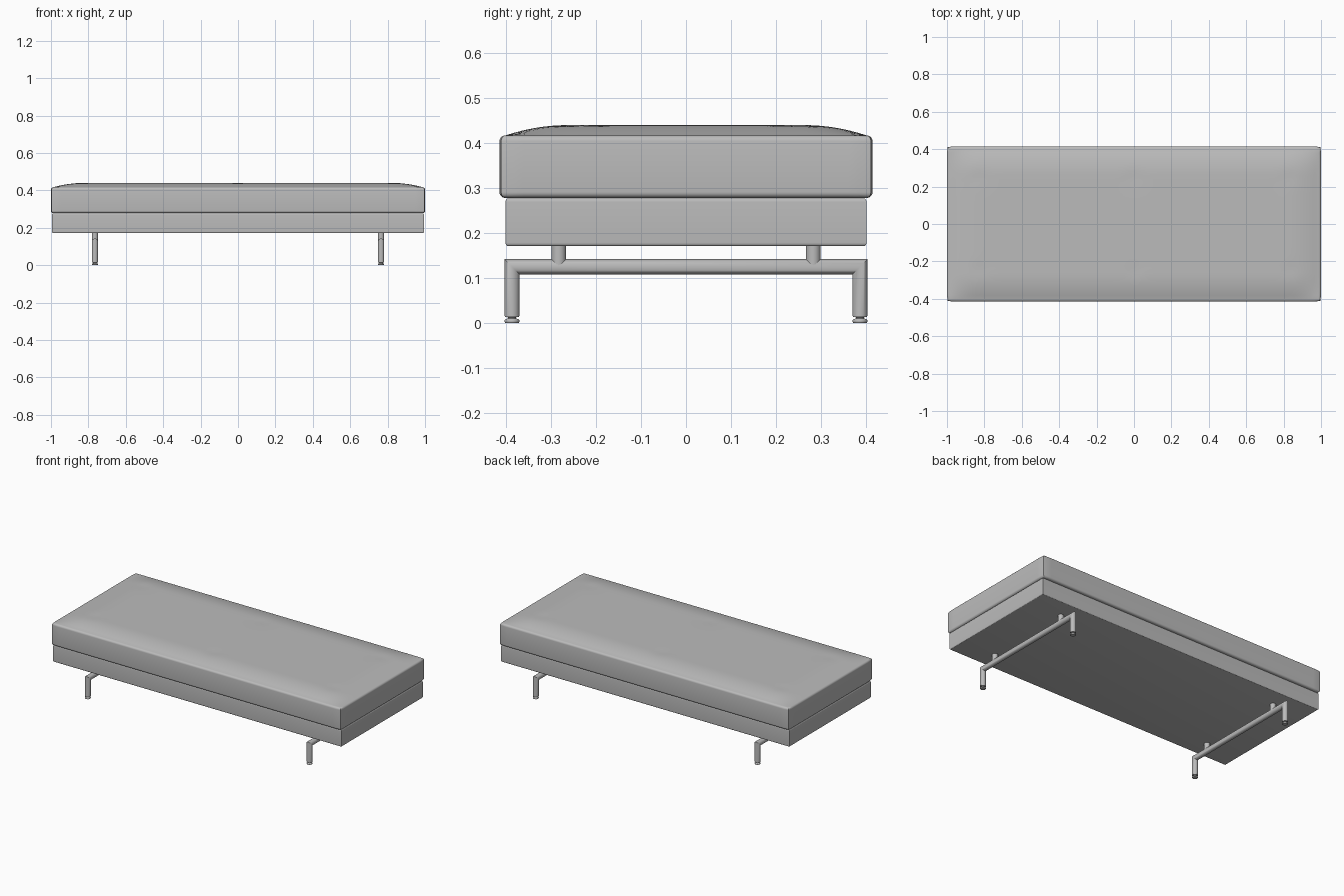
import bpy, bmesh, math

cube = bpy.data.objects.get("Cube")
if cube:
    bpy.data.objects.remove(cube, do_unlink=True)

grey = bpy.data.materials.new("neutral grey")
grey.use_nodes = True
colour = (0.5, 0.5, 0.5, 1)
grey.diffuse_color = colour
grey.node_tree.nodes["Principled BSDF"].inputs["Base Color"].default_value = colour


def finish(bm, name):
    bmesh.ops.recalc_face_normals(bm, faces=bm.faces[:])
    mesh = bpy.data.meshes.new(name)
    bm.to_mesh(mesh)
    bm.free()
    mesh.materials.append(grey)
    ob = bpy.data.objects.new(name, mesh)
    bpy.context.collection.objects.link(ob)
    bpy.ops.object.select_all(action='DESELECT')
    bpy.context.view_layer.objects.active = ob
    ob.select_set(True)
    bpy.ops.object.shade_smooth_by_angle(angle=math.radians(40))
    return ob


def loft(bm, rings):
    """Bridge a list of equal point rings and cap both ends."""
    rows = [[bm.verts.new(p) for p in ring] for ring in rings]
    n = len(rows[0])
    for a, b in zip(rows, rows[1:]):
        for i in range(n):
            j = (i + 1) % n
            bm.faces.new((a[i], a[j], b[j], b[i]))
    bm.faces.new(rows[0])
    bm.faces.new(rows[-1])


def cushion(name, hx, hy, bottom, top, r, cells, height):
    """Padded slab: gridded top, rounded rims and corners, flat underside."""
    bm = bmesh.new()
    cx, cy = hx - r, hy - r
    nx, ny = cells
    grid = [[bm.verts.new((x, y, top + height(x, y)))
             for x in (cx * (2 * i / nx - 1) for i in range(nx + 1))]
            for y in (cy * (2 * j / ny - 1) for j in range(ny + 1))]
    for j in range(ny):
        for i in range(nx):
            bm.faces.new((grid[j][i], grid[j][i + 1], grid[j + 1][i + 1], grid[j + 1][i]))
    # perimeter loop, carried outward and down around the rim
    rim = (grid[0][:-1] + [row[-1] for row in grid[:-1]]
           + grid[-1][:0:-1] + [row[0] for row in grid[:0:-1]])
    core = [v.co.copy() for v in rim]
    steps = 5
    arc = [k * math.pi / 2 / steps for k in range(1, steps + 1)]
    profile = [(r * math.sin(a), top - r + r * math.cos(a)) for a in arc]
    profile += [(r * math.cos(a), bottom + r - r * math.sin(a)) for a in [0] + arc]
    last = rim
    for out, z in profile:
        ring = []
        for p in core:
            dx = math.copysign(1, p.x) if abs(p.x) > cx - 1e-4 else 0
            dy = math.copysign(1, p.y) if abs(p.y) > cy - 1e-4 else 0
            s = out / max(math.hypot(dx, dy), 1)
            ring.append(bm.verts.new((p.x + dx * s, p.y + dy * s, z)))
        for i in range(len(ring)):
            j = (i + 1) % len(ring)
            bm.faces.new((last[i], last[j], ring[j], ring[i]))
        last = ring
    bm.faces.new(last)
    return finish(bm, name)


def ease(d, width):
    return 1 - (1 - min(max(d / width, 0), 1)) ** 2


def pillow(x, y):
    # domed edge with six very shallow tufting dimples
    dome = 0.023 * ease(0.987 - abs(x), 0.17) * ease(0.402 - abs(y), 0.14)
    dimple = sum(math.exp(-((x - tx) ** 2 + (y - ty) ** 2) / 0.002)
                 for tx in (-0.83, 0, 0.83) for ty in (-0.25, 0.25))
    return dome - 0.002 * dimple


# Mattress and upholstered base
cushion("mattress", 1.0, 0.415, 0.278, 0.417, 0.013, (96, 40), pillow)
cushion("upholstered_base", 0.997, 0.404, 0.171, 0.277, 0.008, (1, 1), lambda x, y: 0)

# Tubular leg frames
SIDES = 24
ANGLES = [2 * math.pi * k / SIDES for k in range(SIDES)]
R, LEG_Y, BAR_Z = 0.0168, 0.387, 0.125


def lathe(name, x, y, profile):
    bm = bmesh.new()
    loft(bm, [[(x + r * math.cos(a), y + r * math.sin(a), z) for a in ANGLES]
              for r, z in profile])
    return finish(bm, name)


FOOT = [(0.015, 0), (0.0165, 0.002), (0.0165, 0.006), (0.015, 0.008),
        (0.009, 0.010), (0.009, 0.0125), (0.016, 0.0135), (0.016, 0.016)]

for side, x in (("left", 0.765), ("right", -0.765)):
    # one mitred tube forms both legs and the crossbar
    def tube_ring(sign, mitred):
        return [(x + R * math.sin(a), sign * (LEG_Y + R * math.cos(a)),
                 BAR_Z + R * math.cos(a) if mitred else 0.015) for a in ANGLES]

    bm = bmesh.new()
    loft(bm, [tube_ring(-1, False), tube_ring(-1, True),
              tube_ring(1, True), tube_ring(1, False)])
    finish(bm, side + "_leg_frame")

    for end, sign in (("front", -1), ("back", 1)):
        lathe(f"{side}_{end}_support_post", x, sign * 0.283,
              [(R * 0.98, BAR_Z + 0.002), (R * 0.98, 0.174)])
        lathe(f"{side}_{end}_levelling_foot", x, sign * LEG_Y, FOOT)
